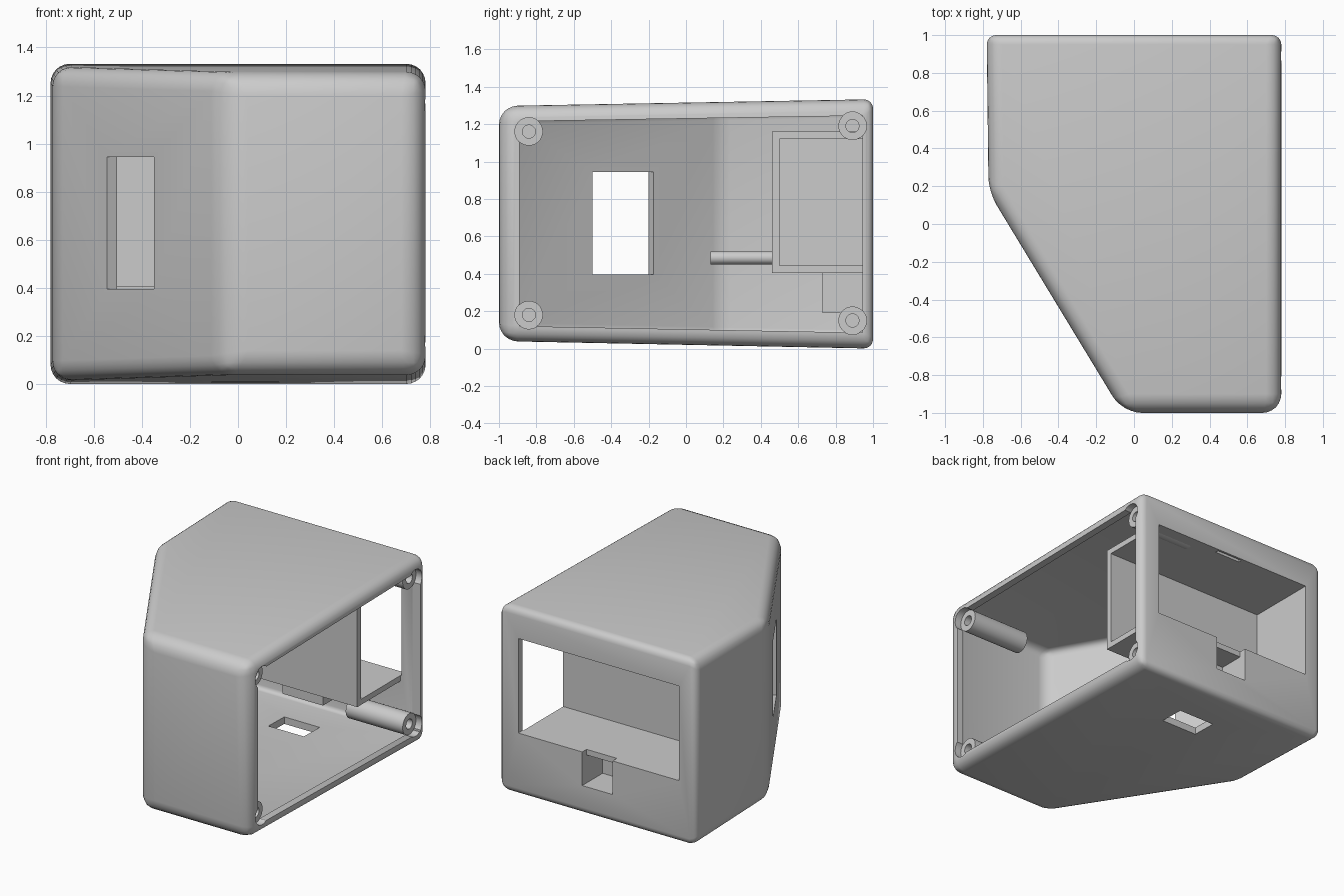
import bpy, bmesh, math
from mathutils import Matrix, Vector

if "Cube" in bpy.data.objects:
    bpy.data.objects.remove(bpy.data.objects["Cube"])

grey = bpy.data.materials.new("plain_grey")
grey.use_nodes = True
grey.diffuse_color = (0.6, 0.6, 0.6, 1)
grey.node_tree.nodes["Principled BSDF"].inputs["Base Color"].default_value = (0.6, 0.6, 0.6, 1)


def make(name, bm):
    bmesh.ops.recalc_face_normals(bm, faces=bm.faces)
    mesh = bpy.data.meshes.new(name)
    bm.to_mesh(mesh)
    bm.free()
    mesh.materials.append(grey)
    ob = bpy.data.objects.new(name, mesh)
    bpy.context.collection.objects.link(ob)
    return ob


def add_box(bm, x, y, z):
    size = Vector((x[1] - x[0], y[1] - y[0], z[1] - z[0]))
    mid = Vector((sum(x), sum(y), sum(z))) / 2
    bmesh.ops.create_cube(bm, size=1, matrix=Matrix.Translation(mid) @ Matrix.Diagonal((*size, 1)))


def boxes(name, *specs):
    bm = bmesh.new()
    for spec in specs:
        add_box(bm, *spec)
    return make(name, bm)


def prism(name, ring_a, ring_b):
    bm = bmesh.new()
    a = [bm.verts.new(p) for p in ring_a]
    b = [bm.verts.new(p) for p in ring_b]
    bm.faces.new(a)
    bm.faces.new(b[::-1])
    n = len(a)
    for i in range(n):
        bm.faces.new((a[i], b[i], b[(i + 1) % n], a[(i + 1) % n]))
    return make(name, bm)


def rounded_body(name, plan, wall, radius):
    """Plan outline raised between a floor and a roof that spread towards the back."""
    drop = lambda y: 0.02 * (1 - y)
    low = [(x, y, drop(y) + wall) for x, y in plan]
    high = [(x, y, 1.333 - drop(y) * 0.9 - wall) for x, y in plan]
    ob = prism(name, low, high)
    bm = bmesh.new()
    bm.from_mesh(ob.data)
    weight = bm.edges.layers.float.new("bevel_weight_edge")
    back = max(y for x, y in plan) - 0.01
    front = min(y for x, y in plan) + 0.01
    for e in bm.edges:
        ys = [v.co.y for v in e.verts]
        e[weight] = 0.5 if min(ys) > back else 1.0 if max(ys) < front else 0.8
    bm.to_mesh(ob.data)
    bm.free()
    mod = ob.modifiers.new("rounding", 'BEVEL')
    mod.limit_method = 'WEIGHT'
    mod.width = radius
    mod.segments = 6
    return ob


def bake(ob):
    bpy.context.view_layer.update()
    dg = bpy.context.evaluated_depsgraph_get()
    mesh = bpy.data.meshes.new_from_object(ob.evaluated_get(dg))
    ob.modifiers.clear()
    ob.data = mesh


def cut(ob, cutters):
    for c in cutters:
        mod = ob.modifiers.new("cut", 'BOOLEAN')
        mod.operation = 'DIFFERENCE'
        mod.solver = 'EXACT'
        mod.object = c
        bake(ob)
        bpy.data.objects.remove(c)


def lathe_x(name, profile, y, z):
    """Spin (x, radius) points about a line along x."""
    bm = bmesh.new()
    vs = [bm.verts.new((x, r, 0)) for x, r in profile]
    es = [bm.edges.new(p) for p in zip(vs, vs[1:])]
    bmesh.ops.spin(bm, geom=vs + es, cent=(0, 0, 0), axis=(1, 0, 0), angle=math.tau, steps=32)
    bmesh.ops.remove_doubles(bm, verts=bm.verts, dist=0.0005)
    bmesh.ops.translate(bm, verts=bm.verts, vec=(0, y, z))
    return make(name, bm)


def smooth(ob):
    bpy.ops.object.select_all(action='DESELECT')
    ob.select_set(True)
    bpy.context.view_layer.objects.active = ob
    bpy.ops.object.shade_smooth_by_angle(angle=math.radians(32))


# Case shell and its hollow
shell = rounded_body("case_shell", [(.78, -1), (.78, 1), (-.78, 1), (-.77, .17), (-.06, -1)], 0, .1)
cavity = rounded_body("cavity", [(.73, -.95), (.73, .95), (-.73, .95), (-.72, .185), (-.032, -.95)], .05, .06)
bake(shell)
bake(cavity)

# Side opening for the missing lid
lid = [(-.89, .12), (.945, .085), (.945, 1.245), (-.89, 1.215)]
opening = prism("lid_opening", [(.6, y, z) for y, z in lid], [(.9, y, z) for y, z in lid])

# Corner posts with screw holes, and their seats in the rim
post_spots = [(-.84, 1.16), (-.84, .18), (.89, 1.19), (.89, .15)]
seats = [lathe_x("seat", [(.73, 0), (.73, .075), (.9, .075), (.9, 0)], y, z) for y, z in post_spots]

# Window through the slanted wall
bm = bmesh.new()
add_box(bm, (-.19, .19), (-.1, .1), (.395, .945))
slant = math.atan2(-1.17, .71)
bmesh.ops.transform(bm, verts=bm.verts, matrix=Matrix.Translation((-.4425, -.36, 0)) @ Matrix.Rotation(slant, 4, 'Z'))
window = make("window", bm)

# Floor hole, display opening, connector notch and top catch
floor_hole = boxes("floor_hole", ((-.11, .17), (.5, .68), (-.1, .14)))
display = boxes("display_opening", ((-.645, .625), (.9, 1.1), (.445, 1.12)))
notch = boxes("connector_notch", ((-.12, .12), (.9, 1.1), (.205, .46)))
catch = boxes("catch", ((-.1, .1), (.96, .985), (1.1, 1.14)))
cut(shell, [cavity, opening, *seats, window, floor_hole, display, notch, catch])
smooth(shell)

for i, (y, z) in enumerate(post_spots):
    smooth(lathe_x(f"corner_post_{i + 1}", [(.28, 0), (.28, .075), (.73, .075), (.73, .035), (.4, .035), (.4, 0)], y, z))

# Display pocket, open towards the back and the lid side
span, depth = (-.7, .62), (.46, .951)
boxes("display_pocket",
      (span, (.46, .5), (.405, 1.16)),
      (span, depth, (.405, .445)),
      (span, depth, (1.12, 1.16)),
      ((-.72, -.645), depth, (.405, 1.16)))

# Connector housing under the pocket
boxes("connector_housing",
      ((-.16, .16), (.73, .951), (.19, .205)),
      ((-.16, .16), (.73, .77), (.19, .41)),
      ((-.16, -.12), (.73, .951), (.19, .41)),
      ((.12, .16), (.73, .951), (.19, .41)))

# Round rib between the pocket and the side wall
bm = bmesh.new()
bmesh.ops.create_cone(bm, cap_ends=True, segments=24, radius1=.035, radius2=.035, depth=.34,
                      matrix=Matrix.Translation((-.66, .3, .485)) @ Matrix.Rotation(math.pi / 2, 4, 'X'))
smooth(make("side_rib", bm))
